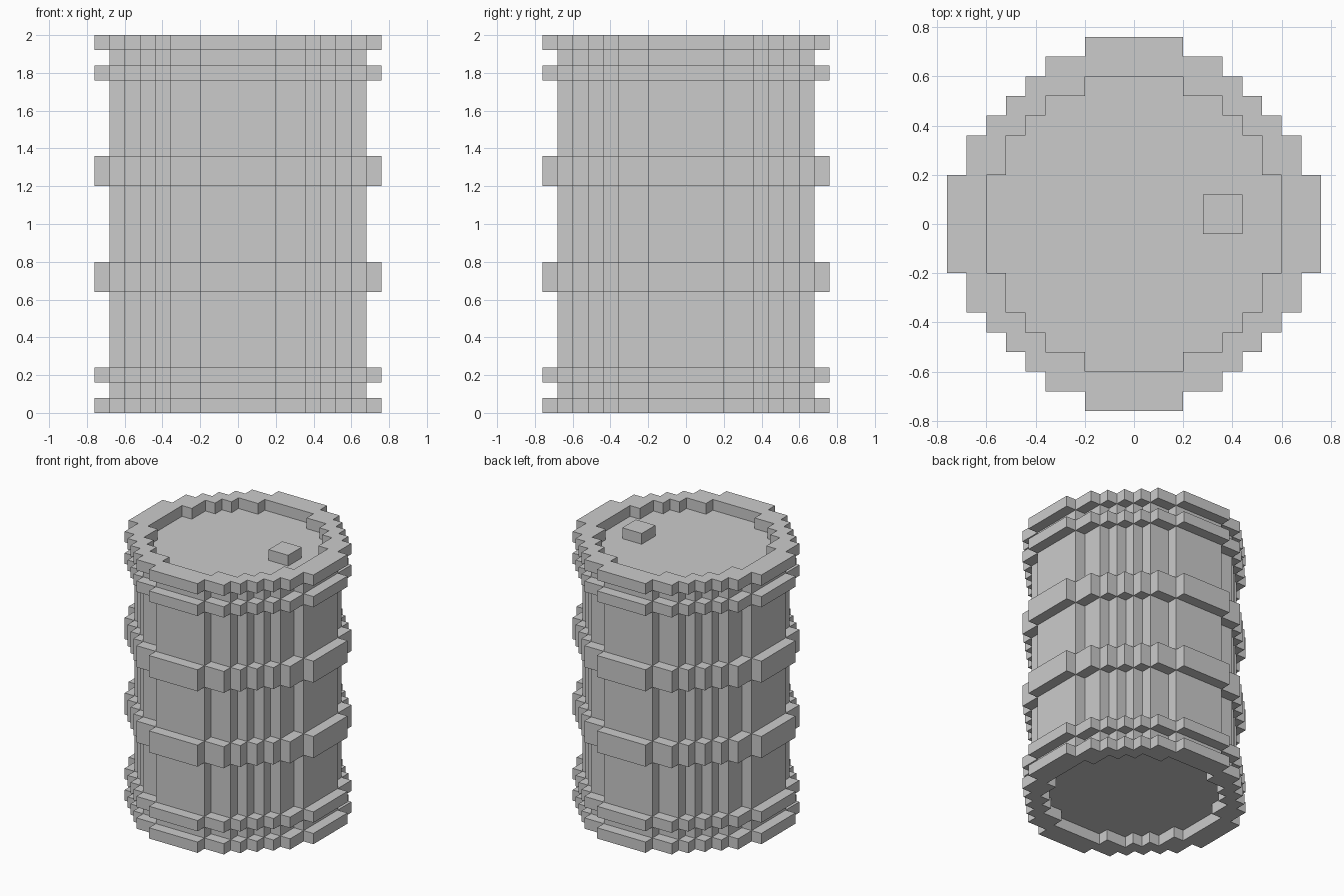
import bpy
import bmesh
from mathutils import Vector

cube = bpy.data.objects.get("Cube")
if cube:
    bpy.data.objects.remove(cube, do_unlink=True)

U = 0.08  # size of one block

steel = bpy.data.materials.new("plain grey")
steel.use_nodes = True
GREY = (0.6, 0.6, 0.6, 1)
steel.diffuse_color = GREY
steel.node_tree.nodes["Principled BSDF"].inputs["Base Color"].default_value = GREY


def blocky_circle(radius):
    """Stepped round outline, in blocks: one quadrant turned four times."""
    levels = [radius - i for i in range(int(radius - 3.5))] + [2.5]
    corners = list(zip(levels, reversed(levels)))
    quadrant = [corners[0]]
    for (x0, y0), (x1, y1) in zip(corners, corners[1:]):
        quadrant += [(x1, y0), (x1, y1)]
    points = []
    for _ in range(4):
        points += quadrant
        quadrant = [(-y, x) for x, y in quadrant]
    return points


def prism(name, outlines, bottom, top):
    """Extrude an outline, with an optional hole outline, between two heights."""
    bm = bmesh.new()
    edges = []
    for outline in outlines:
        verts = [bm.verts.new((x * U, y * U, bottom * U)) for x, y in outline]
        edges += [bm.edges.new((a, b)) for a, b in zip(verts, verts[1:] + verts[:1])]
    bmesh.ops.triangle_fill(bm, edges=edges, use_beauty=True, normal=(0, 0, 1))
    out = bmesh.ops.extrude_face_region(bm, geom=bm.faces[:], use_keep_orig=True)
    moved = [g for g in out["geom"] if isinstance(g, bmesh.types.BMVert)]
    bmesh.ops.translate(bm, verts=moved, vec=Vector((0, 0, (top - bottom) * U)))
    bmesh.ops.recalc_face_normals(bm, faces=bm.faces[:])
    mesh = bpy.data.meshes.new(name)
    bm.to_mesh(mesh)
    bm.free()
    mesh.materials.append(steel)
    obj = bpy.data.objects.new(name, mesh)
    bpy.context.collection.objects.link(obj)


outer, wall, recess = (blocky_circle(r) for r in (9.5, 8.5, 7.5))

# Drum body, its ends sunk one block inside the rims
prism("drum_body", [wall], 1, 24)

# Open rims at both ends, and hoops set into the wall
for name, low, high in (("bottom_rim", 0, 1), ("lower_thin_hoop", 2, 3),
                        ("lower_wide_hoop", 8, 10), ("upper_wide_hoop", 15, 17),
                        ("upper_thin_hoop", 22, 23), ("top_rim", 24, 25)):
    prism(name, [outer, recess], low, high)

# Filler plug on the lid
prism("filler_plug", [[(3.5, -0.5), (5.5, -0.5), (5.5, 1.5), (3.5, 1.5)]], 24, 25)
